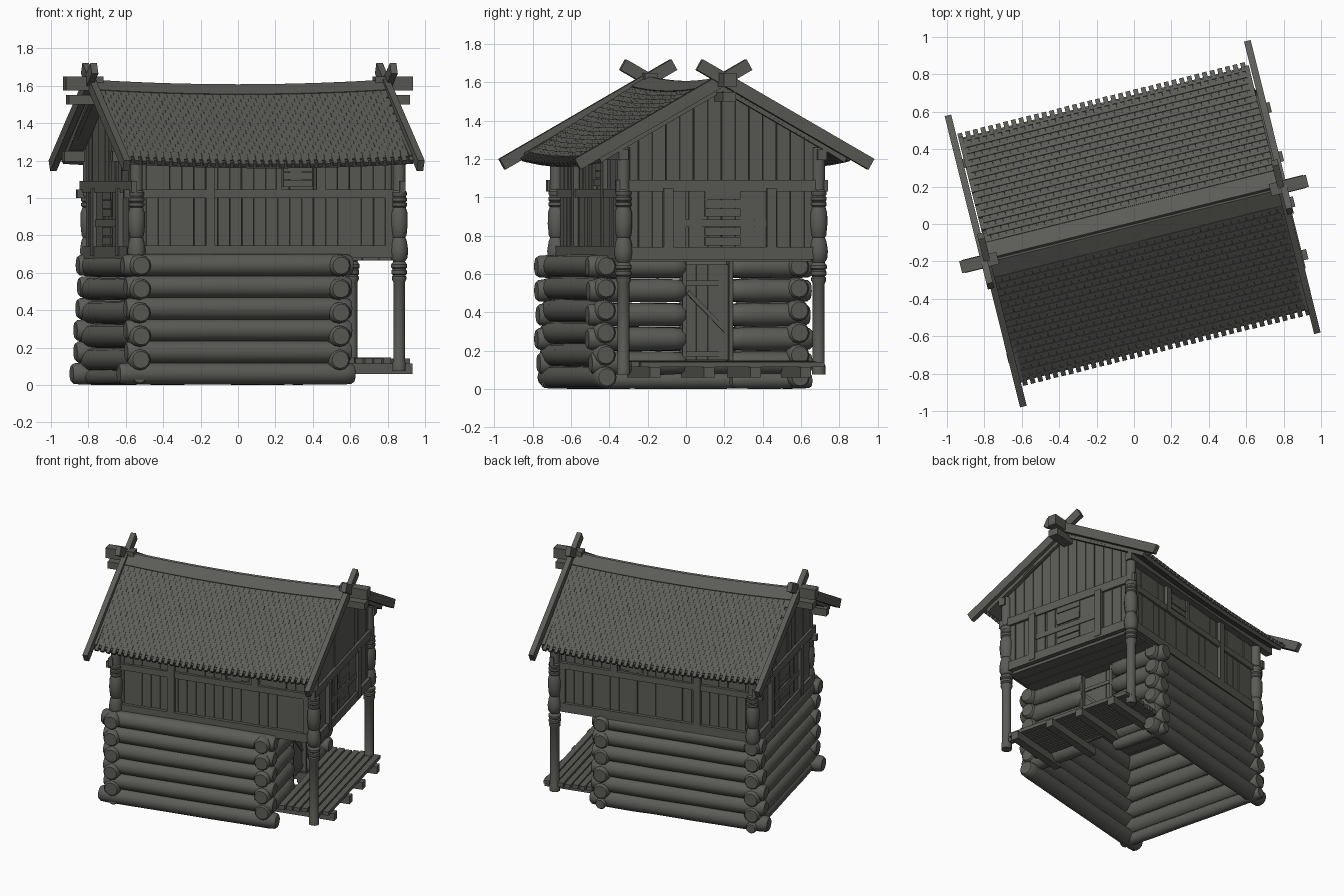
import bpy, bmesh, math, random
from mathutils import Matrix, Vector

if "Cube" in bpy.data.objects:
    bpy.data.objects.remove(bpy.data.objects["Cube"])

random.seed(4)
TURN = Matrix.Rotation(math.radians(14), 4, 'Z')   # whole house is turned on the grid
wood = bpy.data.materials.new("weathered dark wood")
wood.diffuse_color = (0.105, 0.105, 0.094, 1)
wood.use_nodes = True
wood.node_tree.nodes["Principled BSDF"].inputs["Base Color"].default_value = wood.diffuse_color


def box(bm, x0, x1, y0, y1, z0, z1, mat=None):
    m = Matrix.Translation(((x0 + x1) / 2, (y0 + y1) / 2, (z0 + z1) / 2)) @ \
        Matrix.Diagonal((x1 - x0, y1 - y0, z1 - z0, 1))
    return bmesh.ops.create_cube(bm, size=1, matrix=(mat @ m) if mat else m)["verts"]


def lathe(bm, prof, mat, n=12):
    rings = []
    for r, z in prof:
        rings.append([bm.verts.new(mat @ Vector((r * math.cos(2 * math.pi * i / n),
                      r * math.sin(2 * math.pi * i / n), z))) for i in range(n)])
    for a, b in zip(rings, rings[1:]):
        for i in range(n):
            bm.faces.new((a[i], a[(i + 1) % n], b[(i + 1) % n], b[i]))
    bm.faces.new(rings[0][::-1])
    bm.faces.new(rings[-1])


def log(bm, axis, a, b, other, z, r):
    L = b - a
    prof = [(r * .74, 0), (r * .9, .012), (r * .96, .06)]
    for t in (.2, .4, .65, .8):
        prof.append((r * random.uniform(.95, 1.02), .06 + (L - .12) * t))
    prof += [(r * .96, L - .06), (r * .9, L - .012), (r * .74, L)]
    if axis == 'u':
        m = Matrix.Translation((a, other, z)) @ Matrix.Rotation(math.pi / 2, 4, 'Y')
    else:
        m = Matrix.Translation((other, a, z)) @ Matrix.Rotation(-math.pi / 2, 4, 'X')
    lathe(bm, prof, m)


def finish(name, bm, smooth=False):
    bmesh.ops.recalc_face_normals(bm, faces=bm.faces)
    bm.transform(TURN)
    me = bpy.data.meshes.new(name)
    bm.to_mesh(me)
    bm.free()
    me.materials.append(wood)
    if smooth:
        me.shade_smooth()
        me.set_sharp_from_angle(angle=math.radians(35))
    ob = bpy.data.objects.new(name, me)
    bpy.context.collection.objects.link(ob)


j = lambda s: random.uniform(-s, s)

# log room: long walls and cross walls interlocking, doorway on the porch side
bm = bmesh.new()
for v in (-.55, .49):
    for k in range(6):
        e = .03 if k == 0 else j(.012)
        log(bm, 'u', -.765 - e, .485 + e * .5, v, .061 + .116 * k, .061)
finish("long_wall_logs", bm, True)
bm = bmesh.new()
for k in range(5):
    z = .135 + .126 * k
    log(bm, 'v', -.625 + j(.01), .565 + j(.01), -.69, z, .062)
    log(bm, 'v', -.625 + j(.01), -.115, .41, z, .062)
    log(bm, 'v', .14, .565 + j(.01), .41, z, .062)
log(bm, 'v', -.60, .57, -.69, .043, .043)
log(bm, 'v', .14, .57, .41, .043, .043)
finish("cross_wall_logs", bm, True)

# door with frame and diagonal brace
bm = bmesh.new()
for i in range(4):
    box(bm, .40, .42 + j(.003), -.11 + i * .061, -.051 + i * .061, .15, .65)
for v in (-.12, .13):
    box(bm, .38, .45, v - .01, v + .01, .13, .67)
for z in (.17, .54):
    box(bm, .41, .43, -.105, .125, z, z + .025)
box(bm, -.006, .006, -.15, .15, -.011, .011,
    Matrix.Translation((.424, .01, .40)) @ Matrix.Rotation(math.radians(-45), 4, 'X'))
finish("door", bm)

# porch deck
bm = bmesh.new()
for v in (-.38, -.09, .16, .43):
    box(bm, .36, .86, v - .028, v + .028, .06, .115)
finish("porch_joists", bm)
bm = bmesh.new()
for i in range(7):
    u = .48 + i * .052
    box(bm, u, u + .042, -.47 + j(.02), .53 + j(.02), .115, .145 + j(.004))
finish("porch_planks", bm)

# turned corner posts
top = [(.032, .66), (.046, .68), (.05, .72), (.042, .77), (.034, .79), (.041, .80), (.047, .86),
       (.046, .92), (.036, .95), (.043, .957), (.043, .972), (.036, .977), (.043, .985),
       (.043, 1.0), (.036, 1.006), (.042, 1.015), (.042, 1.03), (.034, 1.04), (.034, 1.26)]
low = [(.036, .075), (.036, .12), (.032, .13), (.032, .55), (.04, .565), (.04, .58), (.034, .587),
       (.042, .595), (.042, .612), (.036, .62), (.044, .628), (.044, .645)]
bm = bmesh.new()
for v in (-.525, .525):
    lathe(bm, low + top, Matrix.Translation((.757, v, 0)))
    lathe(bm, top, Matrix.Translation((-.69, v, 0)))
finish("corner_posts", bm, True)

# upper floor
bm = bmesh.new()
for i in range(16):
    u = -.70 + i * .09
    box(bm, u, u + .086, -.51, .51, .665, .69 + j(.004))
finish("upper_floor_planks", bm)

# upper long walls: planks, rails, battens, shutters
bm, tr = bmesh.new(), bmesh.new()
for s in (-1, 1):
    def sb(b, u0, u1, d0, d1, z0, z1):
        y = sorted((s * d0, s * d1))
        box(b, u0, u1, y[0], y[1], z0, z1)
    for i in range(22):
        u = -.70 + i * .0659
        sb(bm, u + .001, u + .064, .49, .516 + j(.004), .70, 1.02)
        sb(bm, u + .001, u + .064, .485, .512 + j(.004), 1.02, 1.29)
    sb(bm, -.69, .74, .48, .5, .70, 1.28)
    sb(tr, -.70, .77, .50, .54, .68, .745)
    sb(tr, -.76, .79, .505, .532, 1.0, 1.045)
    sb(tr, -.31, -.26, .51, .54, .69, 1.24)
    sb(tr, .30, .35, .51, .535, 1.0, 1.24)
    sb(tr, .68, .72, .51, .535, .69, 1.045)
    for z in (1.06, 1.10, 1.14):
        sb(tr, .12, .28, .51, .522 + j(.003), z, z + .037)
    sb(tr, .08, .11, .51, .528, 1.0, 1.2)
    sb(tr, -.83, .80, .51, .56, 1.195, 1.25)
finish("side_wall_planks", bm)
finish("side_wall_trim", tr)

# gables: planks cut to the roof line, rails and boarded window
bm, tr = bmesh.new(), bmesh.new()
for s, base in ((1, .75), (-1, .70)):
    def gb(b, d0, d1, v0, v1, z0, z1):
        x = sorted((s * (base + d0), s * (base + d1)))
        return box(b, x[0], x[1], v0, v1, z0, z1)
    for d, n, g in ((0, 14, .002), (-.025, 2, 0)):
        w = 1.04 / n
        for i in range(n):
            v = -.52 + i * w
            for p in gb(bm, d - .01, d + .012 + (j(.004) if g else 0), v + g, v + w - g, .70, 1.4):
                if p.co.z > 1:
                    p.co.z = 1.605 - .6 * abs(p.co.y)
    gb(tr, 0, .035, -.50, .50, .675, .74)
    gb(tr, 0, .03, -.57, .57, 1.03, 1.09)
    for v in (-.29, .265):
        gb(tr, 0, .04, v - .025, v + .025, .69, 1.05)
    gb(tr, 0, .025, -.27, .25, .845, .885)
    for z in (.75, .80, .90, .945, .99):
        gb(tr, 0, .022 + j(.003), -.09, .10, z, z + .042)
    for v in (-.26, -.175, .105, .18):
        gb(tr, 0, .019, v, v + .068, .74, 1.03)
finish("gable_planks", bm)
finish("gable_trim", tr)

# roof: sagging deck covered by rows of narrow shingles, toothed along the eave
bm = bmesh.new()
ang = math.atan2(.42, .69)
length = math.hypot(.42, .69)
N, ROWS = 38, 20
step = 1.6 / N
for s in (0, math.pi):
    m = Matrix.Rotation(s, 4, 'Z') @ Matrix.Translation((0, 0, 1.615)) @ Matrix.Rotation(-ang, 4, 'X')
    for i in range(10):
        box(bm, -.80 + i * .16, -.64 + i * .16, 0, length - .025, -.03, .004, m)
    for r in range(2, ROWS):
        y1 = length * (r + 1) / ROWS
        last = r == ROWS - 1
        off = step / 2 if r % 2 == 0 else 0
        tilt = m @ Matrix.Translation((0, y1, 0)) @ Matrix.Rotation(math.radians(-6), 4, 'X')
        for i in range(N):
            u = -.80 + i * step + off
            box(bm, u, min(u + step * (.6 if last else .97), .80), -.06, j(.0015), -.008, .012, tilt)
    for i in range(10):
        box(bm, -.80 + i * .16, -.64 + i * .16, 0, .1, .0, .02, m)
for p in bm.verts:
    p.co.z -= .024 * (1 - (p.co.x / .8) ** 2)
finish("shingle_roof", bm)

# ridge beams
bm = bmesh.new()
for s in (-1, 1):
    a, b = sorted((s * .75, s * .955))
    box(bm, a, b, -.033, .033, 1.575, 1.65)
    a, b = sorted((s * .70, s * .94))
    box(bm, a, b, -.036, .036, 1.50, 1.55)
finish("ridge_beams", bm)

# crossing bargeboards with an inner fascia
bm = bmesh.new()
tilt = math.atan2(.507, .9)
for e in (-1, 1):
    for s in (0, math.pi):
        turn = Matrix.Rotation(s, 4, 'Z')
        m = Matrix.Translation((e * (.825 if s == 0 else .81), 0, 0)) @ turn @ \
            Matrix.Translation((0, .327, 1.434)) @ Matrix.Rotation(-tilt, 4, 'X')
        box(bm, -.018, .018, -.53, .53, -.033, .031, m)
        m2 = Matrix.Translation((e * .787, 0, 0)) @ turn @ \
            Matrix.Translation((0, .35, 1.385)) @ Matrix.Rotation(-tilt, 4, 'X')
        box(bm, -.012, .012, -.40, .36, -.025, .025, m2)
finish("bargeboards", bm)
